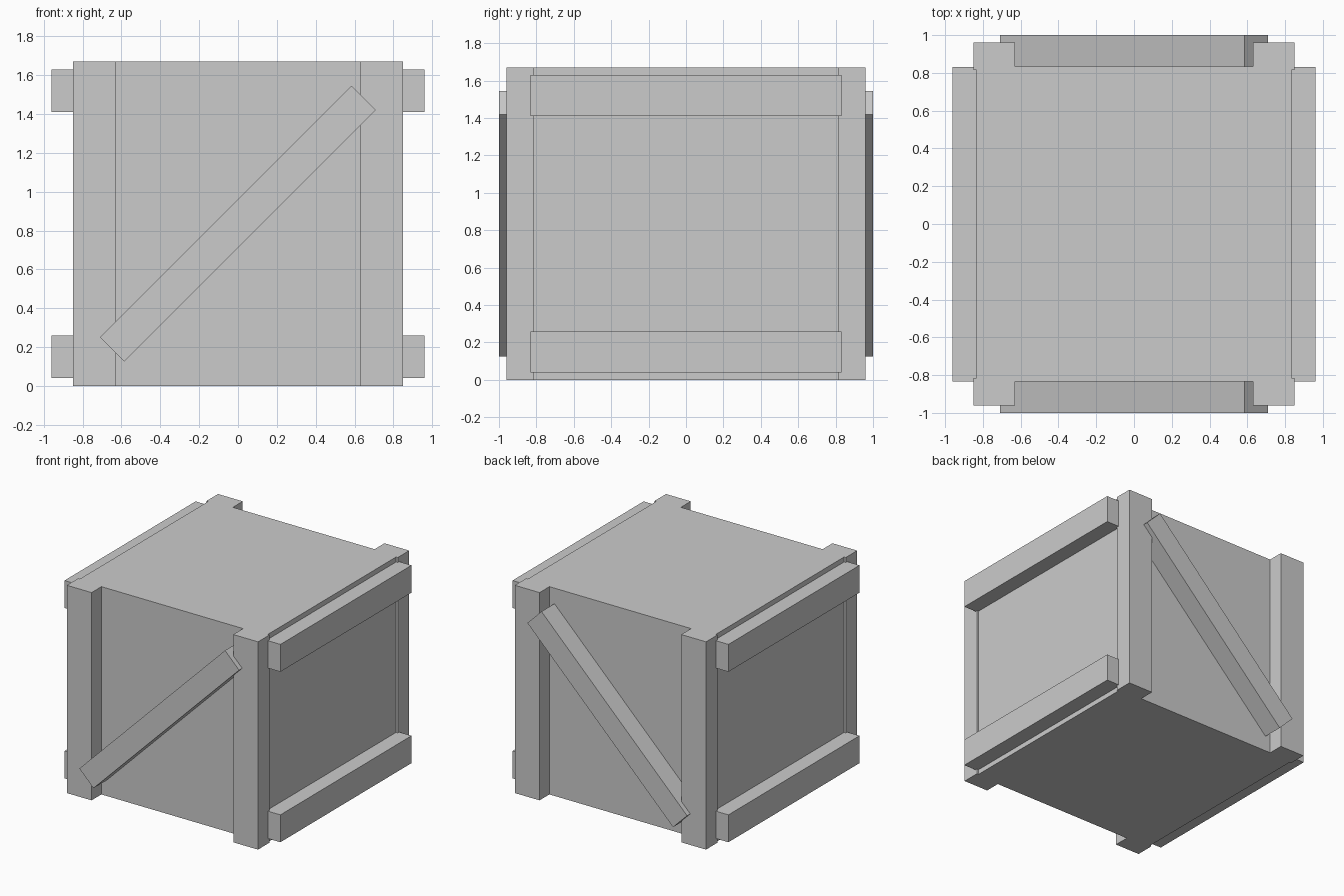
import bpy
from math import radians, sqrt

# Remove the default object
cube = bpy.data.objects.get("Cube")
if cube:
    bpy.data.objects.remove(cube, do_unlink=True)

# Single plain colour
grey = bpy.data.materials.new("plain_grey")
grey.use_nodes = True
colour = (0.6, 0.6, 0.6, 1.0)
grey.diffuse_color = colour
grey.node_tree.nodes["Principled BSDF"].inputs["Base Color"].default_value = colour

HEIGHT = 1.67
MID = HEIGHT / 2
BODY = 0.835


def box(name, centre, size, tilt=0.0):
    """Add a box of a given size, optionally turned about the y axis."""
    bpy.ops.mesh.primitive_cube_add(size=1, location=centre)
    obj = bpy.context.object
    obj.name = name
    for vert in obj.data.vertices:
        vert.co = [c * s for c, s in zip(vert.co, size)]
    obj.rotation_euler.y = tilt
    obj.data.materials.append(grey)
    return obj


# Crate body
box("crate_body", (0, 0, MID), (2 * BODY, 2 * BODY, HEIGHT))

# Corner posts on the front and back
for side, sx in (("left", 1), ("right", -1)):
    for end, sy in (("front", -1), ("back", 1)):
        box(f"{end}_{side}_post", (sx * 0.74, sy * 0.8875, MID), (0.22, 0.145, HEIGHT))

    # Horizontal rails on the sides
    for level, z in (("lower", 0.15), ("upper", 1.52)):
        box(f"{side}_{level}_rail", (sx * 0.895, 0, z), (0.13, 1.665, 0.22))

# Diagonal braces, both rising towards the left
for end, sy in (("front", -1), ("back", 1)):
    box(f"{end}_brace", (0, sy * 0.915, MID),
        (1.295 * sqrt(2), 0.17, 0.125 * sqrt(2)), radians(-45))
